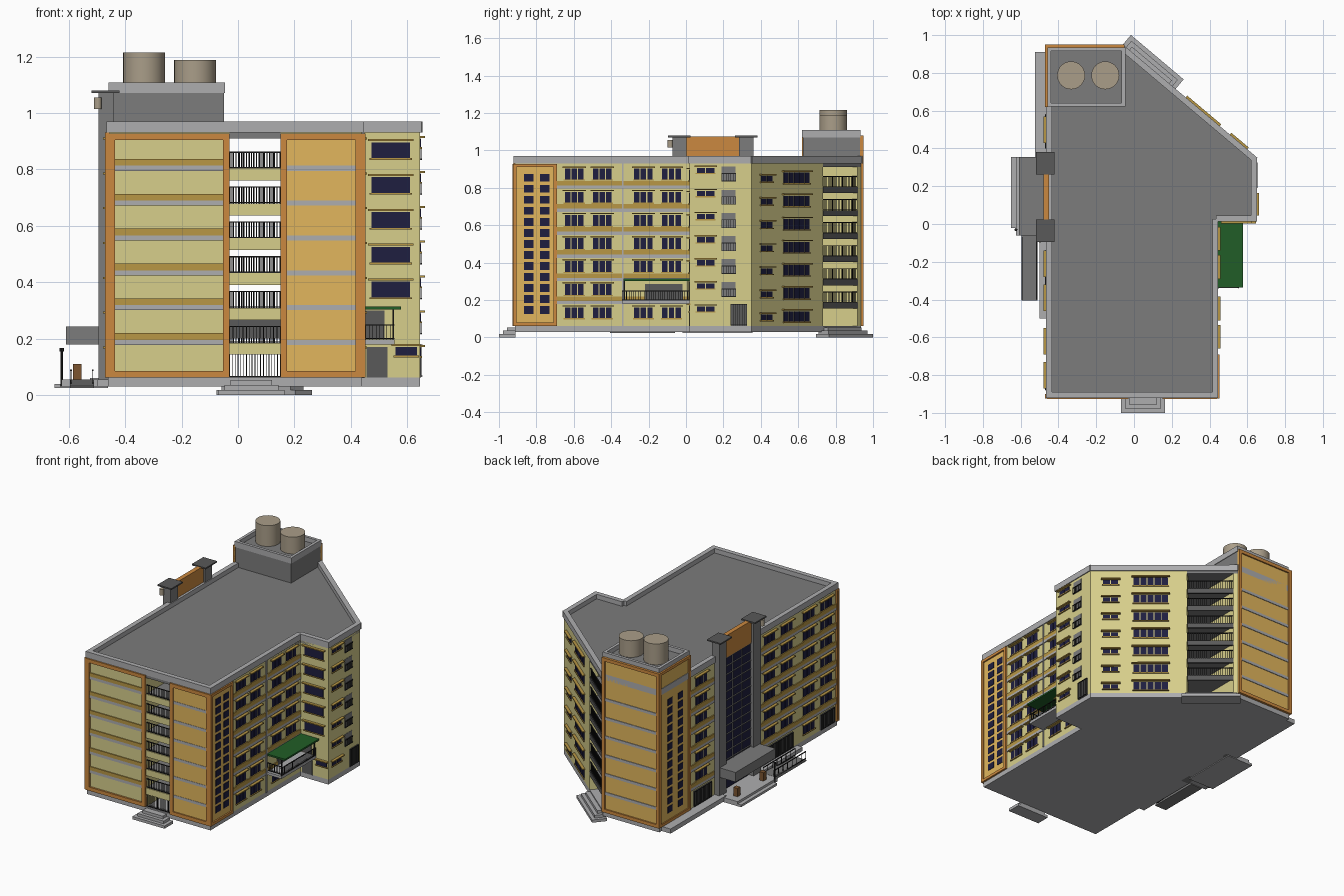
import bpy, bmesh, math
from mathutils import Vector

if "Cube" in bpy.data.objects:
    bpy.data.objects.remove(bpy.data.objects["Cube"])

YELLOW, FILL, TRIM = (.68, .62, .26, 1), (.76, .47, .11, 1), (.6, .25, .05, 1)
OCHRE, NAVY, GREEN = (.48, .31, .06, 1), (.013, .013, .05, 1), (.015, .11, .02, 1)
BLACK, DARK, MID, LIGHT = (.015, .015, .015, 1), (.1, .1, .1, 1), (.2, .2, .2, 1), (.42, .42, .43, 1)
TANK, BROWN = (.4, .34, .25, 1), (.2, .09, .03, 1)
parts, mats = {}, {}


def part(name, col):
    return parts.setdefault(name, (bmesh.new(), col))[0]


def frame(p, q, side=1):
    """Facade frame from p to q: origin, along, outward."""
    p, q = Vector(p), Vector(q)
    u = (q - p).normalized()
    return p, u, Vector((u.y, -u.x)) * side


def hexa(bm, lo, hi):
    a = [bm.verts.new(c) for c in lo]
    b = [bm.verts.new(c) for c in hi]
    n = len(a)
    bm.faces.new(a[::-1])
    bm.faces.new(b)
    for i in range(n):
        bm.faces.new((a[i], a[(i + 1) % n], b[(i + 1) % n], b[i]))


def prism(name, col, pts, z0, z1):
    hexa(part(name, col), [(x, y, z0) for x, y in pts], [(x, y, z1) for x, y in pts])


def rect(name, col, x0, x1, y0, y1, z0, z1):
    prism(name, col, [(x0, y0), (x1, y0), (x1, y1), (x0, y1)], z0, z1)


def box(name, col, F, u0, u1, z0, z1, d1, d0=-.004):
    o, u, n = F
    prism(name, col, [o + u * a + n * d for a, d in ((u0, d0), (u1, d0), (u1, d1), (u0, d1))], z0, z1)


def cyl(name, col, x, y, r, z0, z1, n=32):
    prism(name, col, [(x + r * math.cos(i * math.tau / n), y + r * math.sin(i * math.tau / n))
                      for i in range(n)], z0, z1)


def window(F, u0, u1, z, h, n=3, hood=True):
    w = (u1 - u0) / n
    for i in range(n):
        box("window_panes", NAVY, F, u0 + i * w + .003, u0 + (i + 1) * w - .003, z - h / 2, z + h / 2, .003)
    if hood:
        box("window_hoods", OCHRE, F, u0 - .01, u1 + .01, z + h / 2 + .004, z + h / 2 + .011, .018)
        box("window_sills", OCHRE, F, u0 - .004, u1 + .004, z - h / 2 - .006, z - h / 2, .008)


def railing(F, u0, u1, z0, z1, d, step=.012, name="railings"):
    for z in (z0 + .005, z1):
        box(name, BLACK, F, u0, u1, z - .004, z, d + .003, d - .003)
    n = max(1, round((u1 - u0) / step))
    for i in range(n + 1):
        c = u0 + (u1 - u0) * i / n
        box(name, BLACK, F, c - .0013, c + .0013, z0, z1, d + .0013, d - .0013)


def border(F, u0, u1, z0, z1, w=.024, d=.012):
    box("facade_trim", TRIM, F, u0, u0 + w, z0, z1, d)
    box("facade_trim", TRIM, F, u1 - w, u1, z0, z1, d)
    for z in (z0, z1 - w):
        box("facade_trim", TRIM, F, u0 + w, u1 - w, z, z + w, d)


def bands(F, u0, u1, ochre=True, d=.006):
    for f in FLOORS[1:]:
        box("grey_bands", LIGHT, F, u0, u1, f - .008, f + .01, d)
        if ochre:
            box("ochre_bands", OCHRE, F, u0, u1, f + .01, f + .034, d)


FLOORS = [.062 + .1235 * k for k in range(7)]
OUT = [(-.46, -.915), (.44, -.915), (.44, .02), (.645, .02), (.645, .35), (-.05, .935), (-.46, .935)]
FRONT = frame((0, -.915), (1, -.915))
RIGHT = frame((.44, 0), (.44, 1))
WING_F = frame((0, .02), (1, .02))
WING_R = frame((.645, 0), (.645, 1))
DIAG = frame((.645, .35), (-.05, .935))
BACK = frame((0, .935), (1, .935), -1)
LEFT = frame((-.46, 0), (-.46, 1), -1)

# Main masses either side of the open corridor
prism("plinth", LIGHT, OUT, .03, .062)
prism("left_block", YELLOW, [(-.46, -.915), (-.03, -.915), (-.03, .918), (-.05, .935), (-.46, .935)], .062, .93)
prism("right_block", YELLOW, [(.15, -.915), (.44, -.915), (.44, .02), (.645, .02), (.645, .35),
                              (.19, .733), (.15, .70)], .062, .93)
prism("roof_deck", MID, OUT, .91, .94)
for a, b in zip(OUT, OUT[1:] + OUT[:1]):
    F = frame(a, b)
    box("parapet", LIGHT, F, -.006, (Vector(b) - Vector(a)).length + .006, .93, .97, .006, -.025)

# Corridor slabs, fascias and railings at both ends
COR = [(-.03, -.91), (.15, -.91), (.15, .70), (.185, .733), (-.03, .912)]
for k, f in enumerate(FLOORS):
    if k:
        prism("corridor_slabs", MID, COR, f - .02, f)
        box("corridor_fascia", YELLOW, FRONT, -.03, .15, f - .042, f, .001, -.01)
        box("corridor_back_fascia", DARK, DIAG, .597, .882, f - .03, f, .001, -.01)
        railing(FRONT, -.03, .15, f, f + .06, -.006)
        railing(DIAG, .597, .882, f, f + .06, -.006)
railing(FRONT, -.03, .15, .062, .175, -.006, .01, "front_gate")
rect("stair_wall", DARK, -.03, .15, -.5, -.3, .2, .3)

# Front facade panels
border(FRONT, -.46, -.03, .062, .928)
bands(FRONT, -.436, -.054)
box("orange_panels", FILL, FRONT, .15, .44, .062, .928, .004)
border(FRONT, .15, .44, .062, .928)
bands(FRONT, .174, .416, False)

# Right facade: orange strip with square windows, then window grid
box("orange_panels", FILL, RIGHT, -.915, -.69, .062, .928, .002)
border(RIGHT, -.925, -.69, .062, .928, .018)
for i in range(13):
    for c in (-.84, -.755):
        box("square_windows", NAVY, RIGHT, c - .025, c + .025, .125 + i * .059, .167 + i * .059, .005)
bands(RIGHT, -.69, .02)
for k, f in enumerate(FLOORS):
    for a in (-.65, -.50, -.28, -.13):
        if k != 1 or a < -.4:
            window(RIGHT, a, a + .105, f + .07, .058)
box("downpipe", LIGHT, RIGHT, -.343, -.335, .06, .93, .008)

# First-floor terrace with green canopy
box("terrace_slab", LIGHT, RIGHT, -.34, .018, .18, .197, .115)
box("terrace_door", DARK, RIGHT, -.22, -.02, .197, .285, .007)
railing(RIGHT, -.34, .018, .197, .25, .112)
railing(frame((0, -.32), (1, -.32)), .44, .552, .197, .25, 0)
box("green_canopy", GREEN, RIGHT, -.335, .018, .303, .314, .138)
for y in (-.33, .01):
    box("canopy_posts", BLACK, RIGHT, y - .003, y + .003, .19, .305, .113, .107)

# Wing: front face
for k, f in enumerate(FLOORS):
    if k > 1:
        window(WING_F, .47, .612, f + .065, .056, 1)
window(WING_F, .555, .637, .155, .03, 1)
box("wing_doors", DARK, WING_F, .455, .53, .062, .17, .005)
box("wing_doors", DARK, WING_F, .45, .52, .2, .3, .005)
# Wing: right face and diagonal face
for k, f in enumerate(FLOORS):
    window(WING_R, .055, .155, f + .09, .028, 2)
    if k:
        box("grille_openings", MID, WING_R, .19, .265, f + .03, f + .11, .002)
        railing(WING_R, .19, .265, f + .03, f + .075, .005)
    window(DIAG, .075, .175, f + .045, .03, 2)
    window(DIAG, .264, .48, f + .05, .056, 5)
box("wing_doors", DARK, WING_R, .24, .325, .062, .18, .004)
railing(WING_R, .24, .325, .065, .18, .006)

# Back corner tower: orange panels on back and left faces
box("orange_panels", FILL, BACK, -.46, -.05, .062, 1.08, .006)
border(BACK, -.47, -.05, .062, 1.08, .022, .015)
bands(BACK, -.448, -.072, False, .01)
box("orange_panels", FILL, LEFT, .62, .935, .062, 1.08, .003)
border(LEFT, .62, .945, .062, 1.08, .018, .01)
for i in range(13):
    for c in (.72, .83):
        box("square_windows", NAVY, LEFT, c - .025, c + .025, .125 + i * .059, .167 + i * .059, .006)

# Rooftop tank room
rect("tank_room", MID, -.455, -.05, .625, .93, .93, 1.078)
TR = [(-.455, .625), (-.05, .625), (-.05, .93), (-.455, .93)]
for a, b in zip(TR, TR[1:] + TR[:1]):
    box("tank_room_parapet", LIGHT, frame(a, b), -.004, (Vector(b) - Vector(a)).length + .004, 1.07, 1.108, .004, -.015)
cyl("water_tanks", TANK, -.333, .787, .074, 1.078, 1.215)
cyl("water_tanks", TANK, -.152, .787, .074, 1.078, 1.188)

# Left facade windows
bands(LEFT, -.915, -.08)
bands(LEFT, .37, .62)
border(LEFT, -.925, -.9, .062, .93, .01)
for k, f in enumerate(FLOORS):
    for a in (-.86, -.68, -.45, -.27, .44):
        if k or -.5 > a > -.8:
            window(LEFT, a, a + .12, f + .07, .058)
for a, b in ((-.88, -.74), (-.45, -.14), (.4, .58)):
    box("ground_openings", DARK, LEFT, a, b, .065, .165, .005)
    railing(LEFT, a, b, .065, .165, .008)

# Entrance tower: pillars, caps, curtain glass
for y in (-.035, .322):
    box("entrance_pillars", MID, LEFT, y - .038, y + .038, .03, 1.07, .035, -.02)
    box("pillar_caps", DARK, LEFT, y - .06, y + .06, 1.07, 1.079, .06, -.04)
box("curtain_glass", NAVY, LEFT, .003, .284, .2, .93, .012)
for i in range(13):
    box("glass_mullions", MID, LEFT, .003, .284, .25 + i * .056, .256 + i * .056, .017)
for y in (.095, .19):
    box("glass_mullions", MID, LEFT, y - .003, y + .003, .2, .93, .017)
box("sign_panel", TRIM, LEFT, .003, .284, .93, 1.075, .02, -.01)
box("entrance_doors", NAVY, LEFT, .02, .27, .062, .175, .01)
cyl("wall_lamp", TANK, -.497, -.084, .014, 1.015, 1.055, 16)

# Entrance canopy, platform, ramp and pavement
rect("entrance_canopy", MID, -.61, -.45, -.06, .355, .18, .243)
rect("entrance_platform", LIGHT, -.625, -.46, -.06, .355, .03, .055)
rect("entrance_step", LIGHT, -.65, -.46, -.02, .355, .025, .04)
rect("pavement", LIGHT, -.525, -.455, .33, .91, .03, .06)
rect("side_pavement", LIGHT, -.5, -.455, -.5, -.06, .03, .055)
hexa(part("ramp", MID), [(-.595, -.405, .025), (-.51, -.405, .025), (-.51, -.06, .025), (-.595, -.06, .025)],
     [(-.595, -.405, .032), (-.51, -.405, .032), (-.51, -.06, .056), (-.595, -.06, .056)])
for d in (.055, .132):
    railing(LEFT, -.4, -.07, .04, .09, d, .05, "ramp_rails")
cyl("lamp_post", BLACK, -.625, -.03, .004, .03, .155, 8)
cyl("lamp_post", BLACK, -.625, -.03, .008, .155, .167, 8)
rect("planters", BROWN, -.585, -.555, .0, .03, .055, .11)
rect("planters", BROWN, -.585, -.555, .27, .3, .055, .11)

# Stepped stairs at the front and on the diagonal
for i in range(3):
    s = i * .022
    box("front_steps", LIGHT, FRONT, -.07 + s, .165 - s, .018 * i, .018 * (i + 1), .085 - s)
    box("back_steps", LIGHT, DIAG, .56 + s, .925 - s, .018 * i, .018 * (i + 1), .072 - s, -.02)

# Turn each collected part into an object
for name, (bm, col) in parts.items():
    bmesh.ops.recalc_face_normals(bm, faces=bm.faces)
    me = bpy.data.meshes.new(name)
    bm.to_mesh(me)
    bm.free()
    if col not in mats:
        mats[col] = bpy.data.materials.new("paint_%d" % len(mats))
        mats[col].diffuse_color = col
    me.materials.append(mats[col])
    ob = bpy.data.objects.new(name, me)
    bpy.context.collection.objects.link(ob)
    if name == "water_tanks":
        bpy.context.view_layer.objects.active = ob
        ob.select_set(True)
        bpy.ops.object.shade_smooth_by_angle()
        ob.select_set(False)

for m in bpy.data.materials:
    if m.users and not m.is_grease_pencil:
        m.use_nodes = True
        m.node_tree.nodes["Principled BSDF"].inputs["Base Color"].default_value = m.diffuse_color
